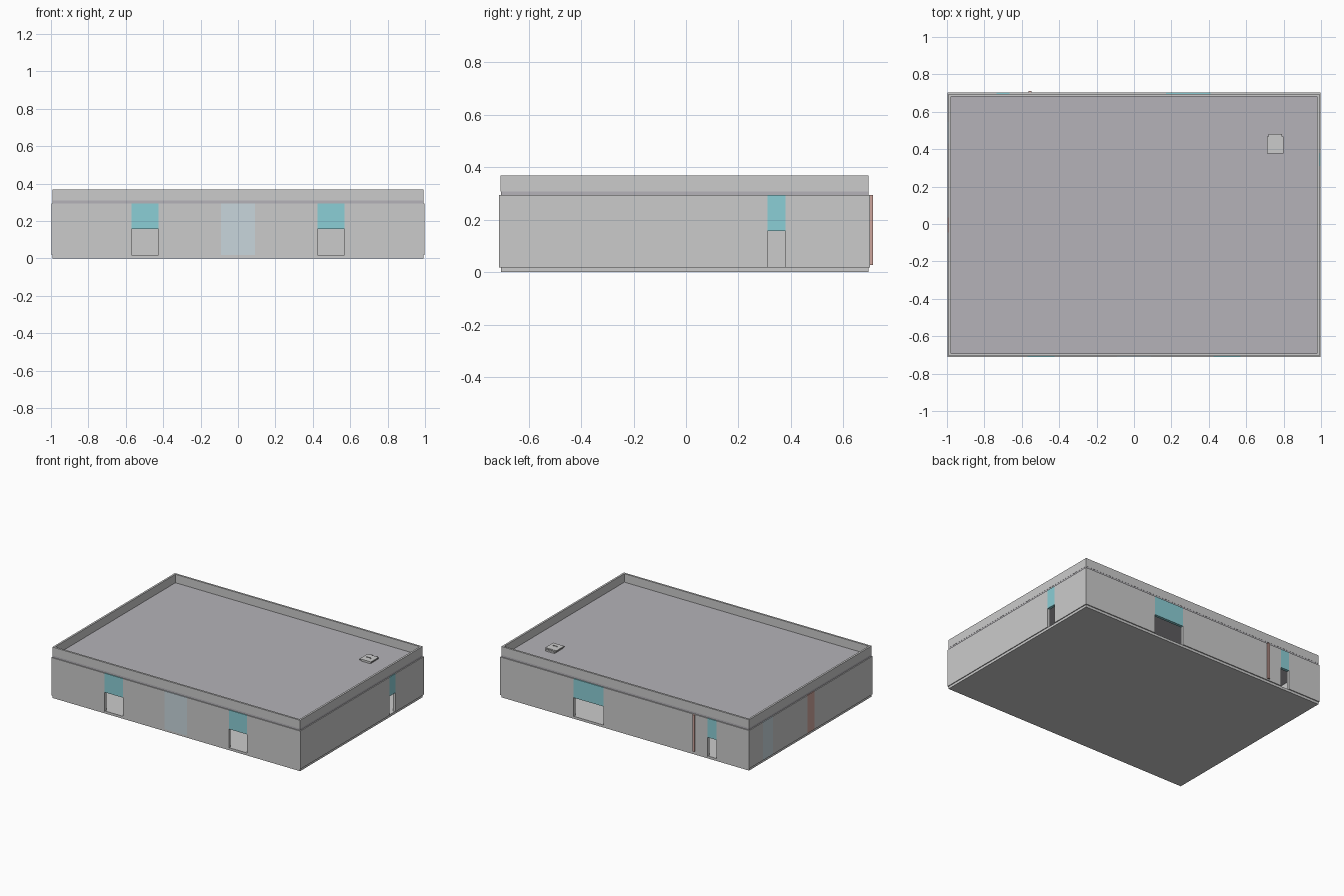
import bpy

if "Cube" in bpy.data.objects:
    bpy.data.objects.remove(bpy.data.objects["Cube"])

def mat(name, r, g, b):
    m = bpy.data.materials.new(name)
    m.diffuse_color = (r, g, b, 1)
    m.use_nodes = True
    m.node_tree.nodes["Principled BSDF"].inputs["Base Color"].default_value = m.diffuse_color
    return m

TEAL = mat("teal", 0.26, 0.62, 0.67)
GLASS = mat("pale_blue", 0.58, 0.67, 0.72)
RED = mat("brick_red", 0.62, 0.38, 0.34)
SLATE = mat("slate", 0.46, 0.45, 0.48)

def box(name, x0, x1, y0, y1, z0, z1, m=None):
    """Axis-aligned box between two corners."""
    bpy.ops.mesh.primitive_cube_add(size=1, location=((x0+x1)/2, (y0+y1)/2, (z0+z1)/2))
    o = bpy.context.object
    o.name = name
    o.scale = (x1-x0, y1-y0, z1-z0)
    bpy.ops.object.transform_apply(location=False, rotation=False, scale=True)
    if m:
        o.data.materials.append(m)
    return o

X, YF, YB, T = 0.998, -0.712, 0.702, 0.02   # outer wall faces and thickness
Z0, ZD, Z1 = 0.018, 0.156, 0.294            # floor, door head, wall top

def wall(name, along_x, a, b, c0, c1, features):
    """Wall split into solid runs, door gaps with coloured lintels, and full-height panels."""
    def part(n, s, e, z0, z1, m=None):
        if along_x:
            box(n, s, e, c0, c1, z0, z1, m)
        else:
            box(n, c0, c1, s, e, z0, z1, m)
    pos = a
    for kind, s, e in features:
        part(name + "_wall", pos, s, Z0, Z1)
        if kind == "door":
            part(name + "_door_lintel", s, e, ZD, Z1, TEAL)
        elif kind == "window":
            part(name + "_window_panel", s, e, Z0, Z1, GLASS)
        else:
            part(name + "_accent_panel", s, e, Z0, Z1, RED)
        pos = e
    part(name + "_wall", pos, b, Z0, Z1)

# Base slab
box("floor_slab", -0.992, 0.992, -0.706, 0.695, 0, Z0)

# Four walls
wall("front", True, -X, X, YF, YF+T,
     [("door", -0.57, -0.425), ("window", -0.09, 0.09), ("door", 0.425, 0.57)])
wall("back", True, -X, X, YB-T, YB,
     [("door", -0.735, -0.665), ("door", 0.17, 0.41)])
wall("right", False, YF+T, YB-T, X-T, X, [("door", 0.31, 0.38)])
wall("left", False, YF+T, YB-T, -X, -X+T,
     [("accent", -0.045, 0.035), ("window", 0.43, 0.545)])

# Drain strip on the back wall
box("drain_pipe", -0.565, -0.549, YB, 0.712, 0.027, 0.294, RED)

# Roof slab
box("roof_slab", -0.992, 0.992, -0.706, 0.695, Z1, 0.308, SLATE)

# Parapet around the roof
P = 0.014
box("parapet_front", -0.993, 0.993, -0.707, -0.707+P, 0.308, 0.369)
box("parapet_back", -0.993, 0.993, 0.696-P, 0.696, 0.308, 0.369)
for side, x0 in (("left", -0.993), ("right", 0.993-P)):
    box("parapet_" + side, x0, x0+P, -0.707+P, 0.696-P, 0.308, 0.369)

# Roof hatch with curb, lid, hinges and handle
box("hatch_curb", 0.718, 0.792, 0.385, 0.48, 0.308, 0.318)
box("hatch_lid", 0.711, 0.8, 0.378, 0.468, 0.318, 0.326)
for x in (0.73, 0.77):
    box("hatch_hinge", x, x+0.012, 0.466, 0.48, 0.317, 0.324)
box("hatch_handle", 0.738, 0.772, 0.417, 0.422, 0.33, 0.333)
for x in (0.738, 0.769):
    box("hatch_handle_post", x, x+0.003, 0.417, 0.422, 0.326, 0.33)
